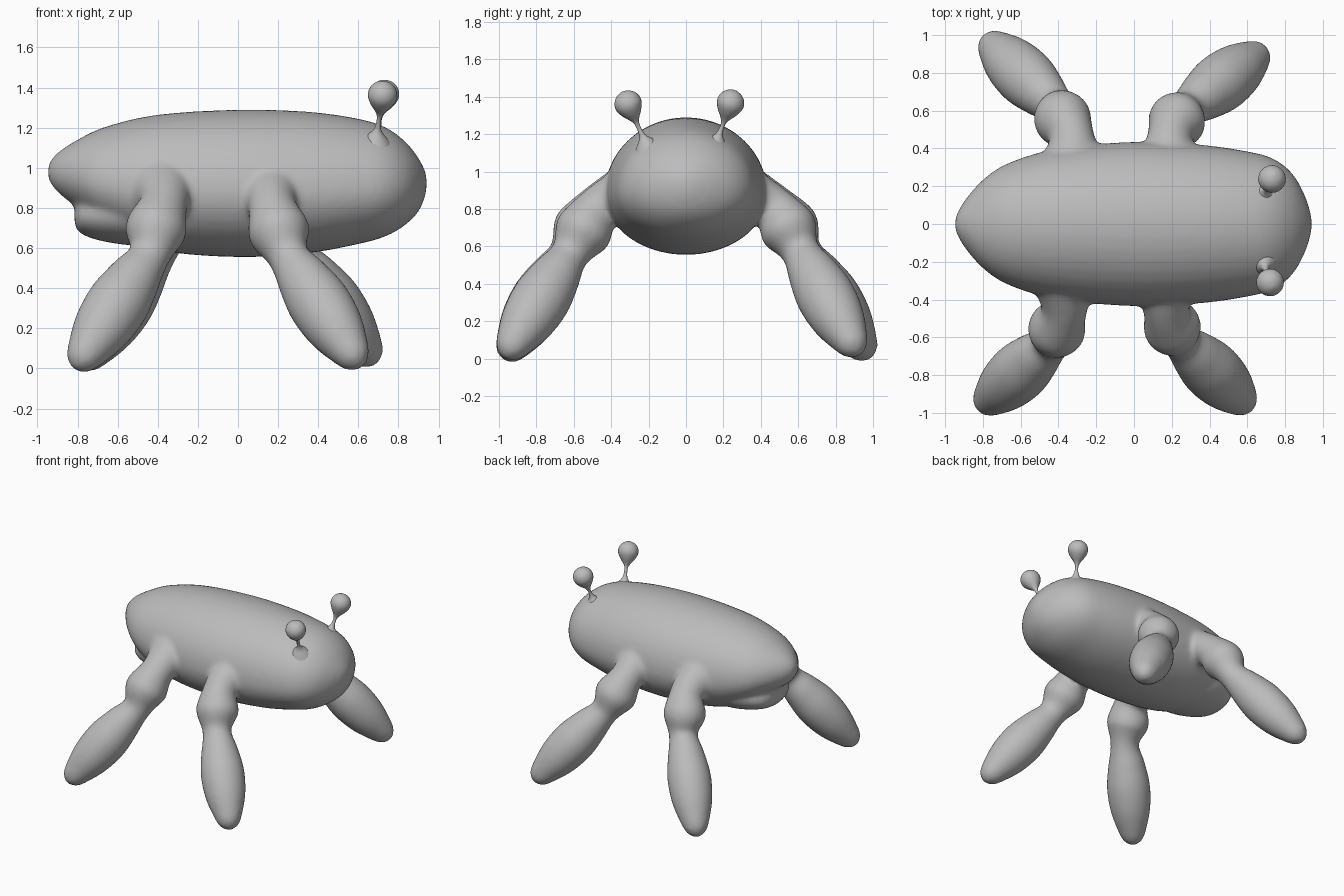
import bpy, bmesh, math
from mathutils import Vector

old = bpy.data.objects.get("Cube")
if old:
    bpy.data.objects.remove(old)

grey = bpy.data.materials.new("plain grey")
grey.use_nodes = True
grey.diffuse_color = (0.5, 0.5, 0.5, 1)
grey.node_tree.nodes["Principled BSDF"].inputs["Base Color"].default_value = (0.5, 0.5, 0.5, 1)


def spline(points, steps=5):
    """Smooth curve through tuples of any length."""
    pts = [Vector(p) for p in points]
    out = []
    for i in range(len(pts) - 1):
        a, b, c, d = pts[max(i - 1, 0)], pts[i], pts[i + 1], pts[min(i + 2, len(pts) - 1)]
        for s in range(steps):
            t = s / steps
            out.append(b + (c - a) * (t / 2) + (a * 2 - b * 5 + c * 4 - d) * (t * t / 2)
                       + (b * 3 - a - c * 3 + d) * (t ** 3 / 2))
    return out + [pts[-1]]


def skin(bm, rings):
    """Join rings of points into a closed skin."""
    rings = [[bm.verts.new(p) for p in ring] for ring in rings]
    n = len(rings[0])
    faces = [bm.faces.new(rings[0][::-1]), bm.faces.new(rings[-1])]
    for a, b in zip(rings, rings[1:]):
        for i in range(n):
            j = (i + 1) % n
            faces.append(bm.faces.new((a[i], a[j], b[j], b[i])))
    bmesh.ops.recalc_face_normals(bm, faces=faces)


def hull(bm, stations, n=40):
    """Stations: x, half width, bottom, widest height, top."""
    rings = []
    for x, w, low, mid, top in spline(stations):
        ring = []
        for k in range(n):
            a = 2 * math.pi * k / n
            c, s = math.cos(a), math.sin(a)
            h = top - mid if s > 0 else mid - low
            ring.append((x, c * w, mid + s * h))
        rings.append(ring)
    skin(bm, rings)


def limb(bm, stations, n=24, steps=5):
    """Stations: x, y, z, radius."""
    path = spline(stations, steps)
    rings = []
    for i, p in enumerate(path):
        tangent = (path[min(i + 1, len(path) - 1)] - path[max(i - 1, 0)]).to_3d()
        q = tangent.to_track_quat('Z', 'Y')
        r = max(p[3], 0.004)
        rings.append([p.to_3d() + q @ Vector((r * math.cos(2 * math.pi * k / n),
                                              r * math.sin(2 * math.pi * k / n), 0))
                      for k in range(n)])
    skin(bm, rings)


def finish(bm, name):
    mesh = bpy.data.meshes.new(name)
    bm.to_mesh(mesh)
    bm.free()
    mesh.materials.append(grey)
    for f in mesh.polygons:
        f.use_smooth = True
    obj = bpy.data.objects.new(name, mesh)
    bpy.context.collection.objects.link(obj)
    return obj


bm = bmesh.new()

# Main trunk, tail to face
hull(bm, [
    (-0.945, 0.04, 0.94, 0.98, 1.02), (-0.90, 0.12, 0.88, 0.97, 1.075),
    (-0.80, 0.235, 0.80, 0.95, 1.14), (-0.66, 0.325, 0.70, 0.92, 1.205),
    (-0.40, 0.40, 0.59, 0.89, 1.265), (0.0, 0.435, 0.555, 0.88, 1.29),
    (0.35, 0.42, 0.575, 0.88, 1.28), (0.60, 0.385, 0.62, 0.89, 1.245),
    (0.74, 0.345, 0.66, 0.90, 1.20), (0.84, 0.265, 0.72, 0.91, 1.125),
    (0.905, 0.15, 0.79, 0.92, 1.04), (0.94, 0.04, 0.88, 0.925, 0.97)])

# Belly lip under the tail
hull(bm, [
    (-0.815, 0.09, 0.71, 0.76, 0.80), (-0.78, 0.18, 0.67, 0.76, 0.84),
    (-0.68, 0.25, 0.635, 0.77, 0.88), (-0.50, 0.29, 0.61, 0.78, 0.88),
    (-0.20, 0.20, 0.60, 0.78, 0.88)])

# Legs: hip, knee, neck and foot tip of each, with y given outward
legs = [
    (-1, (-0.37, 0.46, 0.82), (-0.41, 0.56, 0.69), (-0.44, 0.63, 0.565), (-0.81, 0.97, 0.0)),
    (-1, (0.17, 0.46, 0.81), (0.205, 0.55, 0.68), (0.25, 0.62, 0.56), (0.61, 0.97, 0.01)),
    (1, (-0.33, 0.46, 0.82), (-0.38, 0.56, 0.70), (-0.41, 0.62, 0.575), (-0.785, 0.98, 0.005)),
    (1, (0.19, 0.46, 0.81), (0.23, 0.55, 0.69), (0.28, 0.61, 0.575), (0.685, 0.92, 0.025)),
]
shin = [(0, 0.103), (0.2, 0.132), (0.42, 0.157), (0.65, 0.145), (0.85, 0.103), (0.95, 0.07), (1, 0.02)]
for side, hip, knee, neck, tip in legs:
    hip, knee, neck, tip = [Vector((x, side * y, z)) for x, y, z in (hip, knee, neck, tip)]
    root = hip + Vector((0, -side * 0.16, 0.06))
    path = [(*root, 0.18), (*hip, 0.12), (*knee, 0.154)]
    path += [(*neck.lerp(tip, t), r) for t, r in shin]
    limb(bm, path)

body = finish(bm, "body_and_legs")

# Fuse trunk and legs into one soft skin
remesh = body.modifiers.new("fuse", 'REMESH')
remesh.mode = 'VOXEL'
remesh.voxel_size = 0.016
remesh.use_smooth_shade = True
soften = body.modifiers.new("soften", 'SMOOTH')
soften.factor = 0.5
soften.iterations = 12

# Eye stalks with flared roots and round ends
for name, base, ball in (("left_eye_stalk", (0.69, 0.165, 1.16), (0.73, 0.237, 1.365)),
                         ("right_eye_stalk", (0.69, -0.215, 1.15), (0.72, -0.308, 1.36))):
    base, ball = Vector(base), Vector(ball)
    axis = (ball - base).normalized()
    root = [(-0.05, 0.1), (0.0, 0.055), (0.03, 0.027), (0.06, 0.014)]
    along = [(-0.12, 0.012), (-0.09, 0.024), (-0.055, 0.05), (-0.02, 0.069), (0.01, 0.073),
             (0.04, 0.063), (0.062, 0.041), (0.072, 0.018), (0.075, 0.004)]
    bm = bmesh.new()
    limb(bm, [(*(base + axis * d), r) for d, r in root]
         + [(*(ball + axis * d), r) for d, r in along], n=24, steps=4)
    finish(bm, name)
